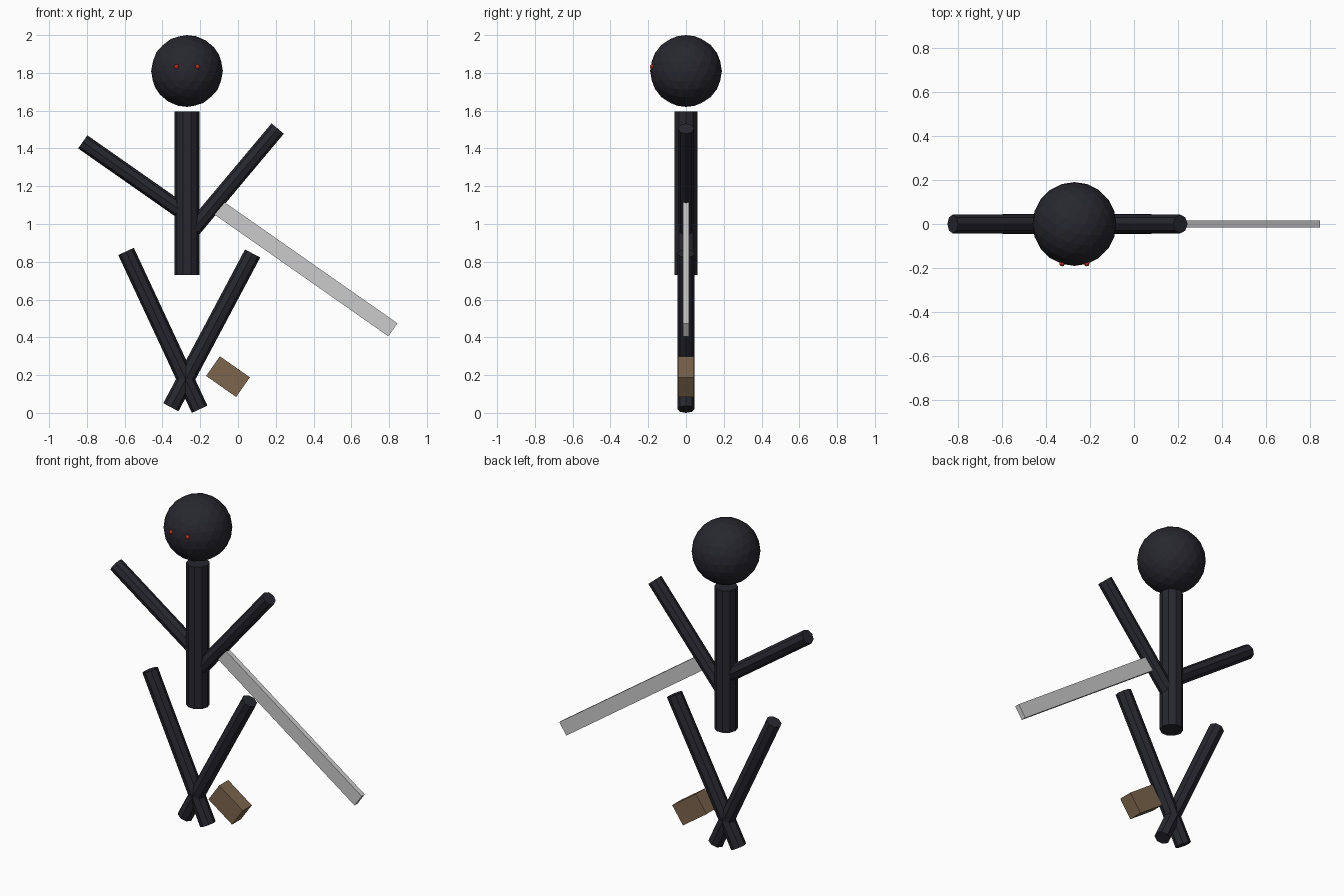
import bpy
from math import radians, sin, cos

if "Cube" in bpy.data.objects:
    bpy.data.objects.remove(bpy.data.objects["Cube"])


def material(name, color):
    m = bpy.data.materials.new(name)
    m.diffuse_color = color
    m.use_nodes = True
    m.node_tree.nodes["Principled BSDF"].inputs["Base Color"].default_value = m.diffuse_color
    return m


DARK = material("charcoal", (0.02, 0.02, 0.028, 1))
RED = material("red", (0.6, 0.04, 0.03, 1))
BROWN = material("brown", (0.2, 0.13, 0.075, 1))
BODY_X = -0.27


def finish(name, mat=None):
    ob = bpy.context.object
    ob.name = name
    if mat:
        ob.data.materials.append(mat)
    return ob


def ball(name, loc, r, mat, sub):
    bpy.ops.mesh.primitive_ico_sphere_add(subdivisions=sub, radius=r, location=loc)
    return finish(name, mat)


def rod(name, x, z, r, length, tilt, sides):
    """Upright prism with a corner on local x, leaning by tilt towards +x."""
    bpy.ops.mesh.primitive_cylinder_add(vertices=sides, radius=r, depth=length,
                                        rotation=(0, 0, radians(90)))
    bpy.ops.object.transform_apply(location=False, rotation=True, scale=False)
    ob = finish(name, DARK)
    ob.location = (x, 0, z)
    ob.rotation_euler = (0, radians(tilt), 0)
    return ob


def box(name, x, z, size, tilt, mat=None):
    bpy.ops.mesh.primitive_cube_add(size=1, location=(x, 0, z),
                                    rotation=(0, radians(tilt), 0))
    bpy.context.object.scale = size
    bpy.ops.object.transform_apply(location=False, rotation=False, scale=True)
    return finish(name, mat)


# Head and eyes
ball("head", (BODY_X, 0, 1.81), 0.19, DARK, 3)
for side, label in ((-1, "left"), (1, "right")):
    ball("eye_" + label, (BODY_X + side * 0.056, -0.179, 1.833), 0.013, RED, 2)

# Torso
rod("torso", BODY_X, 1.163, 0.065, 0.865, 0, 10)

# Arms
rod("arm_left", BODY_X - 0.265, 1.234, 0.0425, 0.70, -55, 8)
rod("arm_right", BODY_X + 0.255, 1.237, 0.0425, 0.70, 40, 8)

# Legs
rod("leg_left", BODY_X - 0.128, 0.437, 0.0455, 0.922, -25, 8)
rod("leg_right", BODY_X + 0.131, 0.437, 0.0455, 0.922, 28, 8)

# Sword blade, placed back from its tip, and the separate grip block
SWORD_TILT, LENGTH = 35, 1.13
a = radians(SWORD_TILT)
box("blade", 0.82 - cos(a) * LENGTH / 2, 0.44 + sin(a) * LENGTH / 2,
    (LENGTH, 0.03, 0.084), SWORD_TILT)
box("grip", -0.053, 0.192, (0.194, 0.087, 0.127), SWORD_TILT, BROWN)
